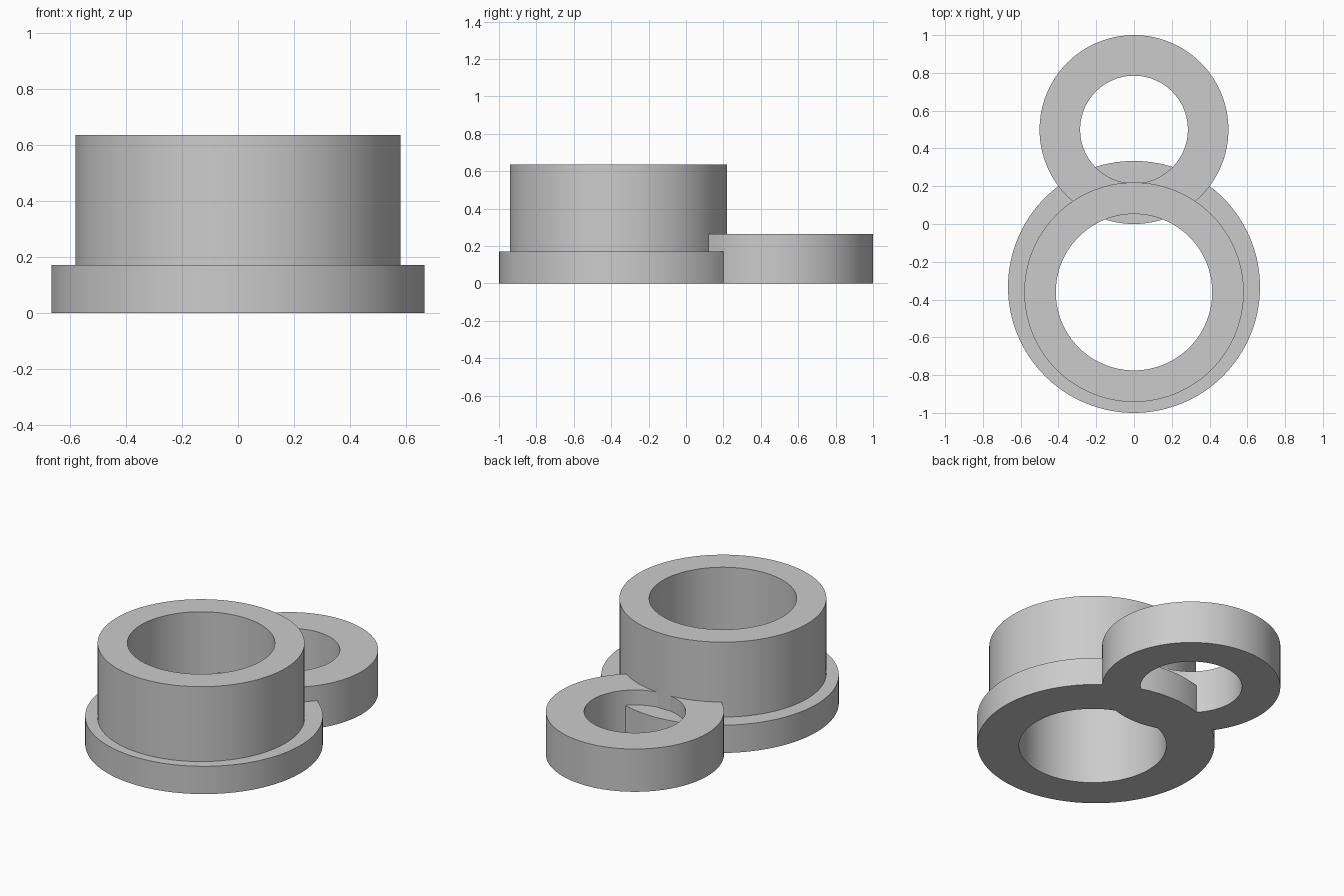
import bpy, bmesh, math

if "Cube" in bpy.data.objects:
    bpy.data.objects.remove(bpy.data.objects["Cube"])

SEGMENTS = 128


def tube(name, center_y, outer, hole_y, inner, z0, z1):
    """Closed ring; the hole may sit slightly off the outer centre."""
    bm = bmesh.new()

    def loop(cy, r, z):
        return [bm.verts.new((r * math.cos(2 * math.pi * i / SEGMENTS),
                              cy + r * math.sin(2 * math.pi * i / SEGMENTS), z))
                for i in range(SEGMENTS)]

    loops = [loop(center_y, outer, z0), loop(center_y, outer, z1),
             loop(hole_y, inner, z1), loop(hole_y, inner, z0)]
    for k in range(4):
        a, b = loops[k], loops[(k + 1) % 4]
        for i in range(SEGMENTS):
            j = (i + 1) % SEGMENTS
            bm.faces.new((a[i], a[j], b[j], b[i]))
    bmesh.ops.recalc_face_normals(bm, faces=bm.faces)
    mesh = bpy.data.meshes.new(name)
    bm.to_mesh(mesh)
    bm.free()
    obj = bpy.data.objects.new(name, mesh)
    bpy.context.collection.objects.link(obj)
    bpy.ops.object.select_all(action='DESELECT')
    obj.select_set(True)
    bpy.context.view_layer.objects.active = obj
    bpy.ops.object.shade_smooth_by_angle(angle=math.radians(30))
    return obj


# Wide base flange, its hole lined up with the collar bore
tube("base_flange", -0.333, 0.667, -0.361, 0.414, 0.0, 0.172)
# Tall collar standing on the flange
tube("collar", -0.361, 0.581, -0.361, 0.414, 0.172, 0.636)
# Small hanging ring behind, overlapping the flange and collar
tube("hanging_ring", 0.5, 0.5, 0.5, 0.285, 0.0, 0.265)
